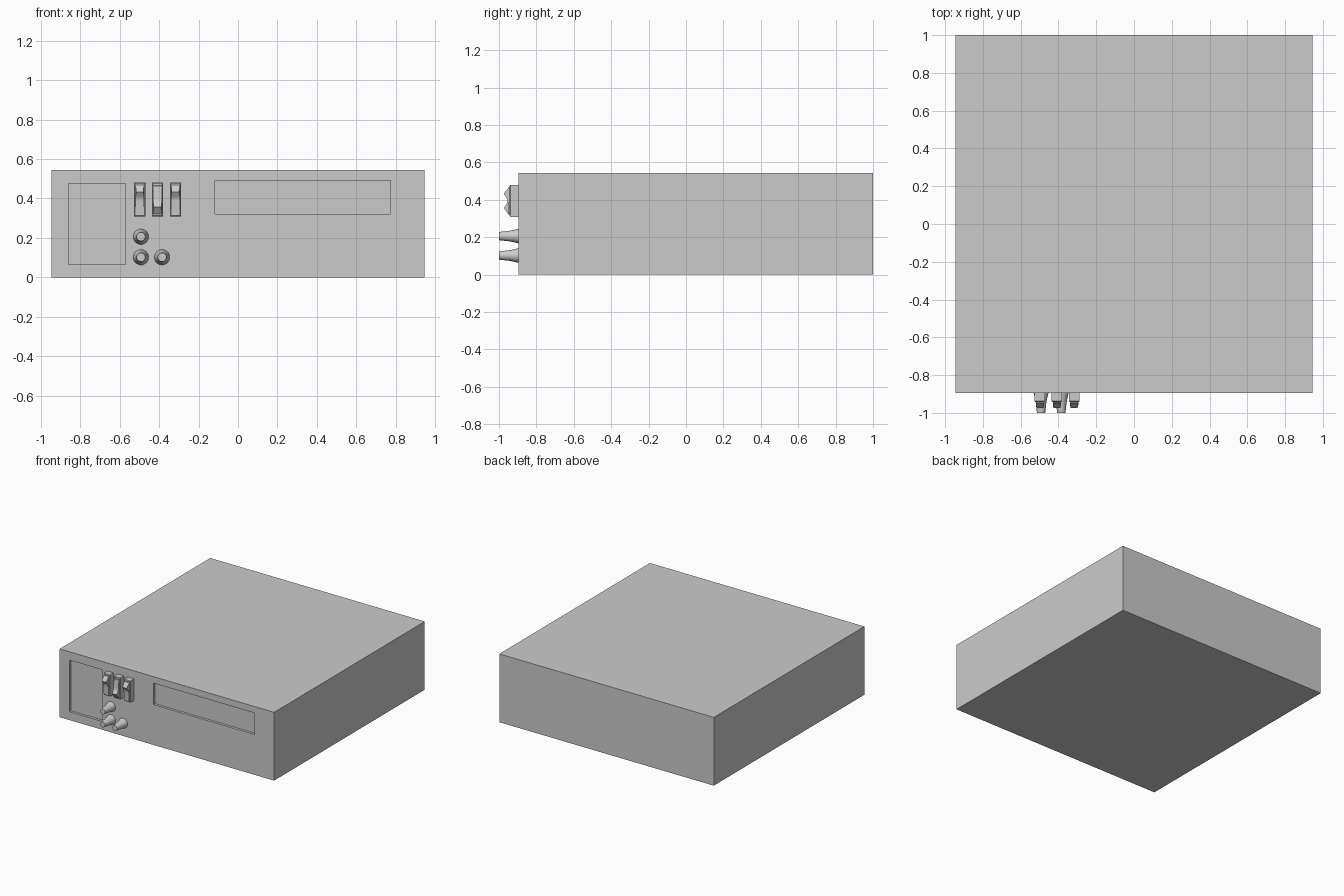
import bpy, bmesh, math

if "Cube" in bpy.data.objects:
    bpy.data.objects.remove(bpy.data.objects["Cube"])

FRONT = -0.895


def finish(name, bm):
    bmesh.ops.recalc_face_normals(bm, faces=bm.faces)
    me = bpy.data.meshes.new(name)
    bm.to_mesh(me)
    bm.free()
    ob = bpy.data.objects.new(name, me)
    bpy.context.collection.objects.link(ob)
    return ob


def box(name, x0, x1, y0, y1, z0, z1, bevel=0):
    bm = bmesh.new()
    bmesh.ops.create_cube(bm, size=1)
    for v in bm.verts:
        v.co = ((x0 + x1) / 2 + v.co.x * (x1 - x0),
                (y0 + y1) / 2 + v.co.y * (y1 - y0),
                (z0 + z1) / 2 + v.co.z * (z1 - z0))
    if bevel:
        front = [e for e in bm.edges if all(v.co.y < (y0 + y1) / 2 for v in e.verts)]
        bmesh.ops.bevel(bm, geom=front, offset=bevel, segments=1, affect='EDGES')
    return finish(name, bm)


# Main case with two shallow recesses cut into the front
case = box("case", -0.945, 0.945, FRONT, 1.0, 0, 0.544)
for name, x0, x1, z0, z1 in [("panel_cutter", -0.858, -0.569, 0.066, 0.477),
                             ("slot_cutter", -0.117, 0.772, 0.321, 0.492)]:
    cutter = box(name, x0, x1, FRONT - 0.1, FRONT + 0.02, z0, z1)
    cutter.hide_render = True
    cutter.hide_set(True)
    mod = case.modifiers.new(name, 'BOOLEAN')
    mod.operation = 'DIFFERENCE'
    mod.solver = 'EXACT'
    mod.object = cutter


# Rocker: side profile (y, z offset from centre), narrower where it sticks out
def rocker(name, x, zc, flip):
    profile = [(-0.93, 0.073), (-0.948, 0.070), (-0.953, 0.005), (-0.957, -0.012),
               (-0.974, -0.038), (-0.948, -0.073), (-0.93, -0.073)]
    bm = bmesh.new()
    sides = []
    for s in (-1, 1):
        sides.append([bm.verts.new((x + s * (0.022 if y > -0.96 else 0.018), y, zc + flip * z))
                      for y, z in profile])
    bm.faces.new(sides[0])
    bm.faces.new(sides[1])
    n = len(profile)
    for i in range(n):
        j = (i + 1) % n
        bm.faces.new((sides[0][i], sides[0][j], sides[1][j], sides[1][i]))
    return finish(name, bm)


# Three rocker switches in their housings
for i, (x, flip) in enumerate([(-0.498, -1), (-0.408, 1), (-0.317, -1)]):
    box(f"switch_housing_{i + 1}", x - 0.028, x + 0.028, -0.943, FRONT + 0.01,
        0.308, 0.480, bevel=0.005)
    rocker(f"switch_rocker_{i + 1}", x, 0.394, flip)


# Tapered knobs, revolved around the y axis
def knob(name, x, z, sides=32):
    rings = [(0.039, FRONT + 0.01), (0.039, FRONT), (0.035, -0.912),
             (0.030, -0.935), (0.0275, -0.950), (0.022, -1.0)]
    bm = bmesh.new()
    loops = [[bm.verts.new((x + r * math.cos(2 * math.pi * k / sides), y,
                            z + r * math.sin(2 * math.pi * k / sides)))
              for k in range(sides)] for r, y in rings]
    for a, b in zip(loops, loops[1:]):
        for k in range(sides):
            m = (k + 1) % sides
            bm.faces.new((a[k], a[m], b[m], b[k]))
    bm.faces.new(loops[0])
    bm.faces.new(loops[-1])
    ob = finish(name, bm)
    bpy.ops.object.select_all(action='DESELECT')
    ob.select_set(True)
    bpy.context.view_layer.objects.active = ob
    bpy.ops.object.shade_smooth_by_angle(angle=math.radians(35))


for i, (x, z) in enumerate([(-0.492, 0.206), (-0.492, 0.102), (-0.385, 0.102)]):
    knob(f"knob_{i + 1}", x, z)
